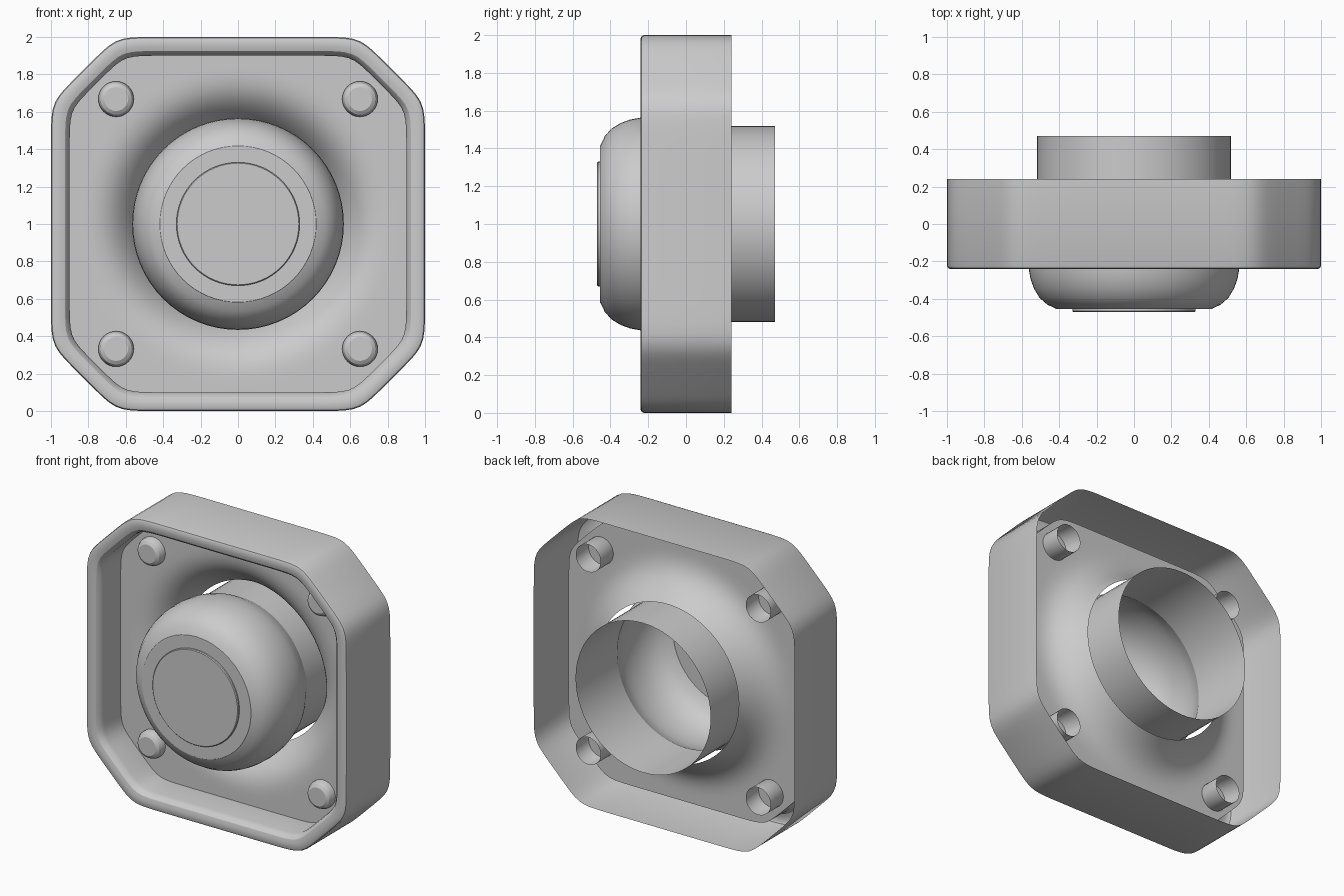
import bpy, bmesh
from math import cos, sin, pi, sqrt, radians

if "Cube" in bpy.data.objects:
    bpy.data.objects.remove(bpy.data.objects["Cube"])


def loft(name, rings, cap=False, angle=30):
    """Skin a list of closed rings; optionally cap the first one."""
    bm = bmesh.new()
    vr = [[bm.verts.new(p) for p in ring] for ring in rings]
    n = len(vr[0])
    for a, b in zip(vr, vr[1:]):
        for i in range(n):
            j = (i + 1) % n
            bm.faces.new((a[i], a[j], b[j], b[i]))
    if cap:
        bm.faces.new(vr[0][::-1])
    me = bpy.data.meshes.new(name)
    bm.normal_update()
    bm.to_mesh(me)
    bm.free()
    ob = bpy.data.objects.new(name, me)
    bpy.context.collection.objects.link(ob)
    bpy.ops.object.select_all(action='DESELECT')
    ob.select_set(True)
    bpy.context.view_layer.objects.active = ob
    bpy.ops.object.shade_smooth_by_angle(angle=radians(angle))
    return ob


def circle(r, y, n=64, cx=0.0, cz=1.0):
    return [(cx + r * cos(2 * pi * i / n), y, cz + r * sin(2 * pi * i / n)) for i in range(n)]


def revolve(name, profile, n=64, cx=0.0, cz=1.0, cap=True):
    """Lathe (radius, y) points about the front-to-back axis."""
    # reversed ring direction keeps the normals facing outwards
    return loft(name, [circle(r, y, n, cx, cz) for r, y in profile], cap)


N = 192


def octagon_radius(t, inset):
    """Soft-cornered chamfered square, as a radius at angle t."""
    c, s, p = abs(cos(t)), abs(sin(t)), 40
    d, g = 1 - inset, 1.65 / sqrt(2) - inset
    return ((c / d) ** p + (s / d) ** p + ((c + s) / sqrt(2) / g) ** p) ** (-1 / p)


def polar(rs, ys):
    return [(rs[i] * cos(2 * pi * i / N), ys[i], 1 + rs[i] * sin(2 * pi * i / N)) for i in range(N)]


# housing: outer wall open at the back, rounded front rim, inner wall
housing_profile = [(0, 0.24), (0, -0.222), (0.005, -0.235), (0.018, -0.241), (0.05, -0.241),
                   (0.075, -0.234), (0.092, -0.215), (0.1, -0.185), (0.1, 0.0)]
rings = []
for inset, y in housing_profile:
    rings.append(polar([octagon_radius(2 * pi * i / N, inset) for i in range(N)], [y] * N))
loft("housing_shell", rings[::-1])

# dished plate: flat near the wall, curving back into the round hole
HOLE, FLAT, DEPTH = 0.545, 0.86, 0.2


def dish(r):
    u = max(0.0, min(1.0, (FLAT - r) / (FLAT - HOLE)))
    return DEPTH * u ** 3


edge = [octagon_radius(2 * pi * i / N, 0.1) for i in range(N)]
rings = []
for k in range(21):
    f = (k / 20) ** 1.5
    rs = [HOLE + (e - HOLE) * f for e in edge]
    rings.append(polar(rs, [dish(r) for r in rs]))
loft("dished_plate", rings)

# domed knob, back tube and raised front disc
revolve("dome", [(0.418, -0.455), (0.42, -0.452), (0.465, -0.43), (0.505, -0.395), (0.535, -0.345),
                 (0.553, -0.295), (0.563, -0.24), (0.566, -0.17), (0.56, -0.1), (0.545, -0.04),
                 (0.518, 0.015)])
revolve("back_tube", [(0.518, 0.015), (0.518, 0.47)], cap=False)
revolve("front_disc", [(0.325, -0.47), (0.33, -0.465), (0.33, -0.455)])

# hollow corner studs
for sx in (-1, 1):
    for sz in (-1, 1):
        name = "corner_stud_" + ("upper" if sz > 0 else "lower") + ("_right" if sx > 0 else "_left")
        revolve(name, [(0.064, -0.062), (0.083, -0.05), (0.095, -0.025), (0.095, 0.14)],
                32, sx * 0.652, 1 + sz * 0.668)
